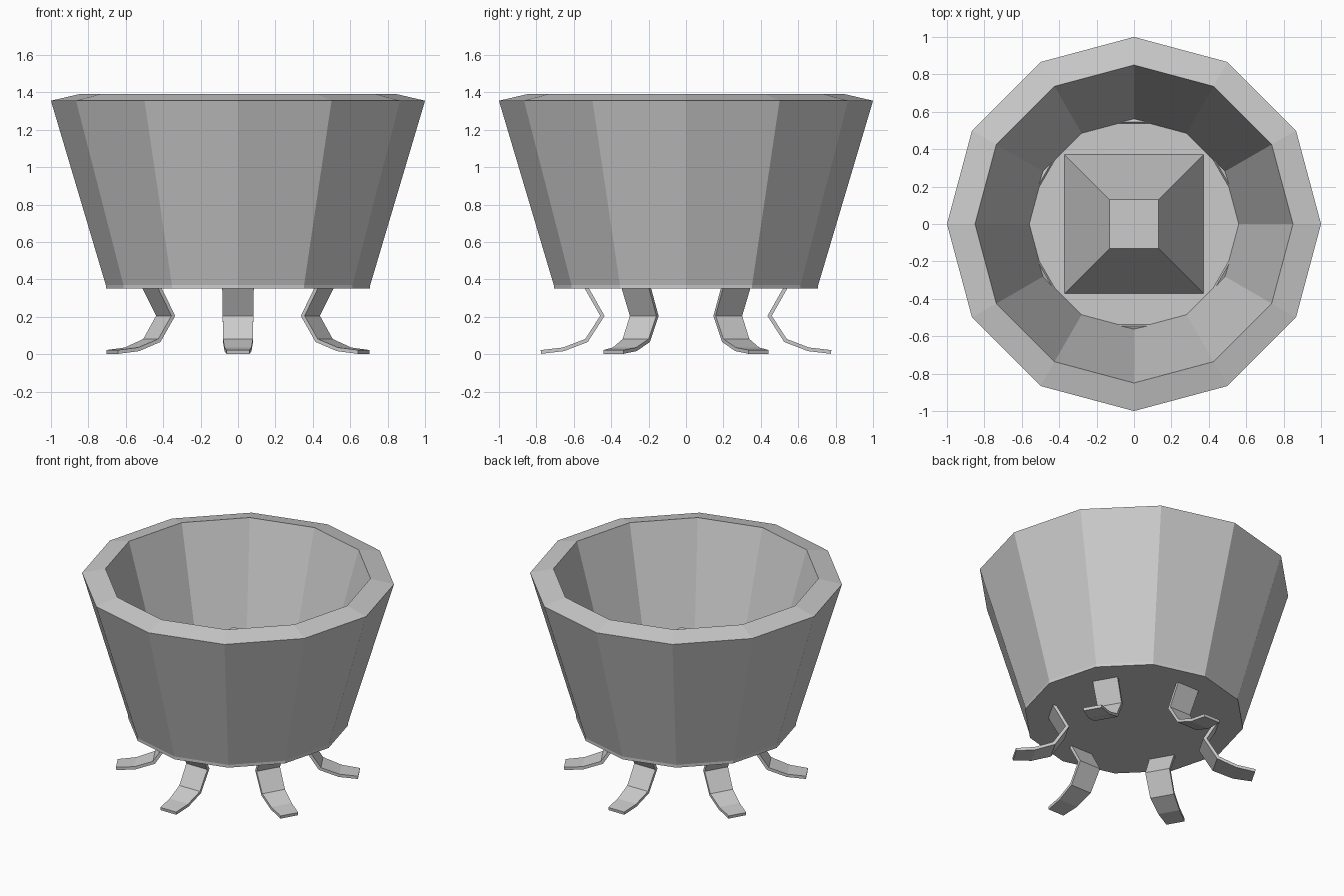
import bpy, bmesh, math

if "Cube" in bpy.data.objects:
    bpy.data.objects.remove(bpy.data.objects["Cube"])


def finish(name, bm):
    bmesh.ops.recalc_face_normals(bm, faces=bm.faces)
    mesh = bpy.data.meshes.new(name)
    bm.to_mesh(mesh)
    bm.free()
    obj = bpy.data.objects.new(name, mesh)
    bpy.context.collection.objects.link(obj)
    return obj


def stacked_rings(name, profile, sides, turn=0.0):
    """Loft regular polygons along a (radius, z) profile, capping both ends."""
    bm = bmesh.new()
    rings = []
    for r, z in profile:
        angles = [turn + 2 * math.pi * i / sides for i in range(sides)]
        rings.append([bm.verts.new((r * math.cos(a), r * math.sin(a), z)) for a in angles])
    for lo, hi in zip(rings, rings[1:]):
        for i in range(sides):
            j = (i + 1) % sides
            bm.faces.new((lo[i], lo[j], hi[j], hi[i]))
    bm.faces.new(rings[0])
    bm.faces.new(rings[-1])
    return finish(name, bm)


# Twelve-sided bowl: underside, outer wall, sloped rim, inner wall, floor
stacked_rings("bowl", [(0.707, 0.35), (0.707, 0.37), (1.0, 1.355),
                       (0.85, 1.39), (0.56, 0.385)], 12)

# Truncated square pyramid standing on the bowl floor
root2 = math.sqrt(2)
stacked_rings("centre_pyramid", [(0.375 * root2, 0.38), (0.13 * root2, 0.93)],
              4, math.pi / 4)

# Six bent strap legs: (radius, z, half width) along each strap
strap = [(0.555, 0.395, 0.085), (0.447, 0.205, 0.082), (0.532, 0.073, 0.08),
         (0.655, 0.026, 0.072), (0.776, 0.012, 0.062)]
for k in range(6):
    bm = bmesh.new()
    rows = [[bm.verts.new((r, s * w, z)) for s in (-1, 1)] for r, z, w in strap]
    for a, b in zip(rows, rows[1:]):
        bm.faces.new((a[0], a[1], b[1], b[0]))
    leg = finish(f"leg_{k + 1}", bm)
    leg.rotation_euler.z = math.radians(30 + 60 * k)
    thick = leg.modifiers.new("thickness", 'SOLIDIFY')
    thick.thickness = 0.02
    thick.offset = 0
    thick.use_even_offset = True
